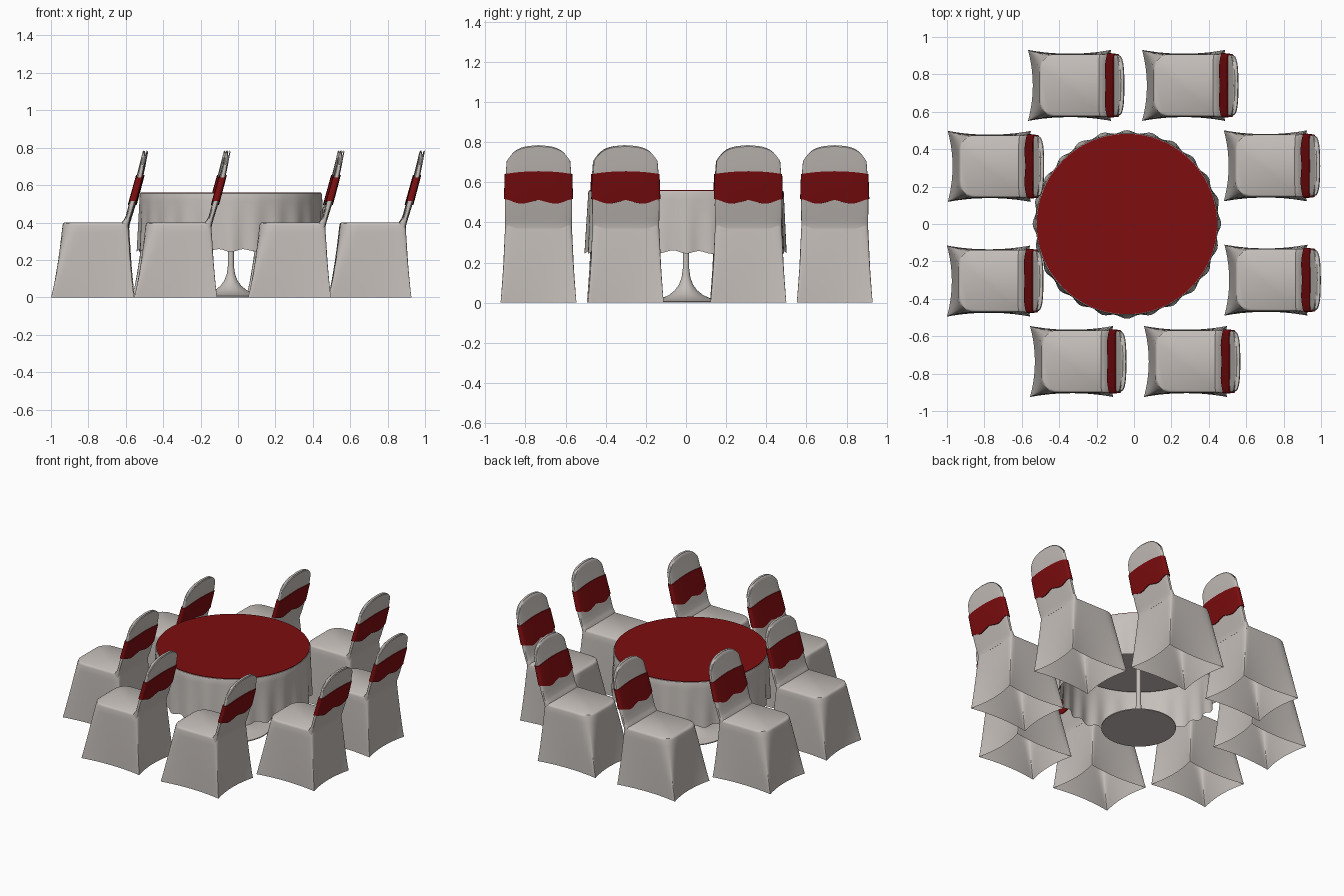
import bpy, bmesh, math

if "Cube" in bpy.data.objects:
    bpy.data.objects.remove(bpy.data.objects["Cube"])

def material(name, rgb):
    m = bpy.data.materials.new(name)
    m.diffuse_color = (*rgb, 1)
    m.use_nodes = True
    m.node_tree.nodes["Principled BSDF"].inputs["Base Color"].default_value = m.diffuse_color
    return m

CLOTH = material("pale linen", (0.56, 0.52, 0.49))
RED = material("deep red", (0.21, 0.004, 0.005))

def loft(name, rings, mat, cap_start=False, cap_end=False, close=False):
    """Skin a list of closed rings into a smooth mesh with sharp edges kept."""
    bm = bmesh.new()
    vs = [[bm.verts.new(p) for p in r] for r in rings]
    n = len(rings[0])
    pairs = list(zip(vs, vs[1:])) + ([(vs[-1], vs[0])] if close else [])
    for a, b in pairs:
        for i in range(n):
            j = (i + 1) % n
            bm.faces.new((a[i], a[j], b[j], b[i]))
    if cap_start:
        bm.faces.new(vs[0][::-1])
    if cap_end:
        bm.faces.new(vs[-1])
    bm.normal_update()
    for f in bm.faces:
        f.smooth = True
    for e in bm.edges:
        if len(e.link_faces) == 2:
            e.smooth = e.calc_face_angle(0) < math.radians(40)
    me = bpy.data.meshes.new(name)
    bm.to_mesh(me)
    bm.free()
    me.materials.append(mat)
    return me

def place(name, me, x=0, y=0):
    ob = bpy.data.objects.new(name, me)
    ob.location = (x, y, 0)
    bpy.context.collection.objects.link(ob)

def lerp(table, z):
    """Piecewise-linear lookup in [(z, value), ...]."""
    for (z0, a), (z1, b) in zip(table, table[1:]):
        if z <= z1:
            return a + (b - a) * (z - z0) / (z1 - z0)
    return table[-1][1]

# ---- chair skirt: pinched four-cornered hem rising to a rounded seat
def skirt_ring(z, t, inset=0.0):
    x0, x1 = -0.223 + 0.062 * t + inset, 0.222 - 0.032 * t - inset * 0.2
    hy = 0.19 - 0.024 * t - inset
    pinch = 0.026 * (1 - t) ** 1.3
    r_front, r_back = 0.003 + 0.075 * t ** 1.6, 0.003 + 0.015 * t
    ss = [math.sin(math.pi / 2 * (-1 + 2 * k / 14)) for k in range(14)]
    square = [(s, -1) for s in ss] + [(1, s) for s in ss] + \
             [(-s, 1) for s in ss] + [(-1, -s) for s in ss]
    cx, hx = (x0 + x1) / 2, (x1 - x0) / 2
    ring = []
    for a, b in square:
        px, py = a * hx, b * hy
        r = r_front if a < 0 else r_back
        qx = max(-hx + r, min(hx - r, px))
        qy = max(-hy + r, min(hy - r, py))
        d = math.hypot(px - qx, py - qy)
        if d > 1e-9:
            px, py = qx + (px - qx) / d * r, qy + (py - qy) / d * r
        if abs(b) == 1:
            py -= b * pinch * 0.8 * (1 - a * a)
        if abs(a) == 1:
            px -= a * pinch * (1 - b * b)
        ring.append((cx + px, py, z))
    return ring

rings = [skirt_ring(0.385 * k / 10, (k / 10) ** 0.85) for k in range(11)]
rings += [skirt_ring(0.395, 1, 0.003), skirt_ring(0.40, 1, 0.01)]
skirt = loft("chair_skirt", rings, CLOTH, cap_end=True)

# ---- chair back: leaning slab with an arched top
FRONT = [(0.36, 0.145), (0.40, 0.155), (0.425, 0.174), (0.51, 0.197), (0.65, 0.236), (0.79, 0.270)]
BACK = [(0.36, 0.190), (0.39, 0.194), (0.51, 0.231), (0.65, 0.268), (0.79, 0.295)]
WIDTH = [(0.36, 0.166), (0.5, 0.168), (0.65, 0.163), (0.72, 0.157), (0.79, 0.155)]

def back_ring(height, grow=0.0, shrink=1.0):
    """Rounded-slab section; height(s) gives z for s = -1..1 across the width."""
    ring = []
    for k in range(48):
        a = 2 * math.pi * k / 48
        c, s = math.cos(a), math.sin(a)
        v = math.copysign(abs(s) ** 0.5, s)
        u = math.copysign(abs(c) ** 0.35, c)
        z = height(v)
        f, b = lerp(FRONT, z), lerp(BACK, z)
        ring.append(((f + b) / 2 + u * ((b - f) / 2 * shrink + grow),
                     v * (lerp(WIDTH, z) + grow - 0.012 * (1 - shrink)), z))
    return ring

def arch(v):
    return 0.785 - 0.035 * v * v - 0.04 * v ** 6

rings = [back_ring(lambda v, t=t: 0.37 + t * (arch(v) - 0.37))
         for t in (0, .04, .08, .12, .16, .25, .35, .5, .65, .8, .9, .96, .985)]
rings.append(back_ring(arch, 0, 0.6))
backrest = loft("chair_back", rings, CLOTH, cap_start=True, cap_end=True)

# ---- red sash: thin wavy band around the back
def low(v):
    return 0.502 - 0.010 * math.cos(2 * math.pi * v + math.pi) + 0.004 * v * v

def high(v):
    return 0.655 - 0.014 * v * v

rings = [back_ring(lambda v, t=t: low(v) + t * (high(v) - low(v)), 0.005)
         for t in (0, .25, .5, .75, 1)]
rings += [back_ring(high, -0.002), back_ring(low, -0.002)]
sash = loft("sash", rings, RED, close=True)

# ---- eight chairs, all facing the same way
CHAIRS = [(-0.344, 0.741), (0.266, 0.741), (-0.773, 0.308), (-0.777, -0.305),
          (-0.333, -0.735), (0.276, -0.735), (0.703, 0.311), (0.706, -0.30)]
for i, (x, y) in enumerate(CHAIRS, 1):
    place(f"chair_skirt_{i}", skirt, x, y)
    place(f"chair_back_{i}", backrest, x, y)
    place(f"sash_{i}", sash, x, y)

# ---- table
TX = -0.038

def circle(r, z, n=64):
    return [(r * math.cos(2 * math.pi * k / n), r * math.sin(2 * math.pi * k / n), z)
            for k in range(n)]

def cloth_ring(t):
    ring = []
    for k in range(192):
        a = 2 * math.pi * k / 192
        w = math.cos(24 * a) + 0.3 * math.sin(7 * a)
        r = 0.487 + 0.009 * t + 0.008 * t * w
        ring.append((r * math.cos(a), r * math.sin(a), 0.55 - t * (0.298 + 0.007 * w)))
    return ring

# tablecloth with rippled drop
rings = [cloth_ring(1 - k / 8) for k in range(9)]
rings += [circle(0.485, 0.556, 192), circle(0.480, 0.558, 192)]
place("tablecloth", loft("tablecloth", rings, CLOTH, cap_end=True), TX)
# red top cover
place("table_cover", loft("table_cover", [circle(0.482, 0.556, 96), circle(0.482, 0.561, 96)],
                          RED, True, True), TX)
# board under the cloth
place("table_board", loft("table_board", [circle(0.47, 0.53), circle(0.47, 0.552)],
                          CLOTH, True, True), TX)
# pedestal with trumpet foot
PROFILE = [(0.235, 0), (0.235, 0.006), (0.17, 0.012), (0.12, 0.022), (0.085, 0.038),
           (0.055, 0.062), (0.035, 0.09), (0.022, 0.125), (0.016, 0.17), (0.015, 0.54)]
place("pedestal", loft("pedestal", [circle(r, z) for r, z in PROFILE], CLOTH, True, True), TX)
